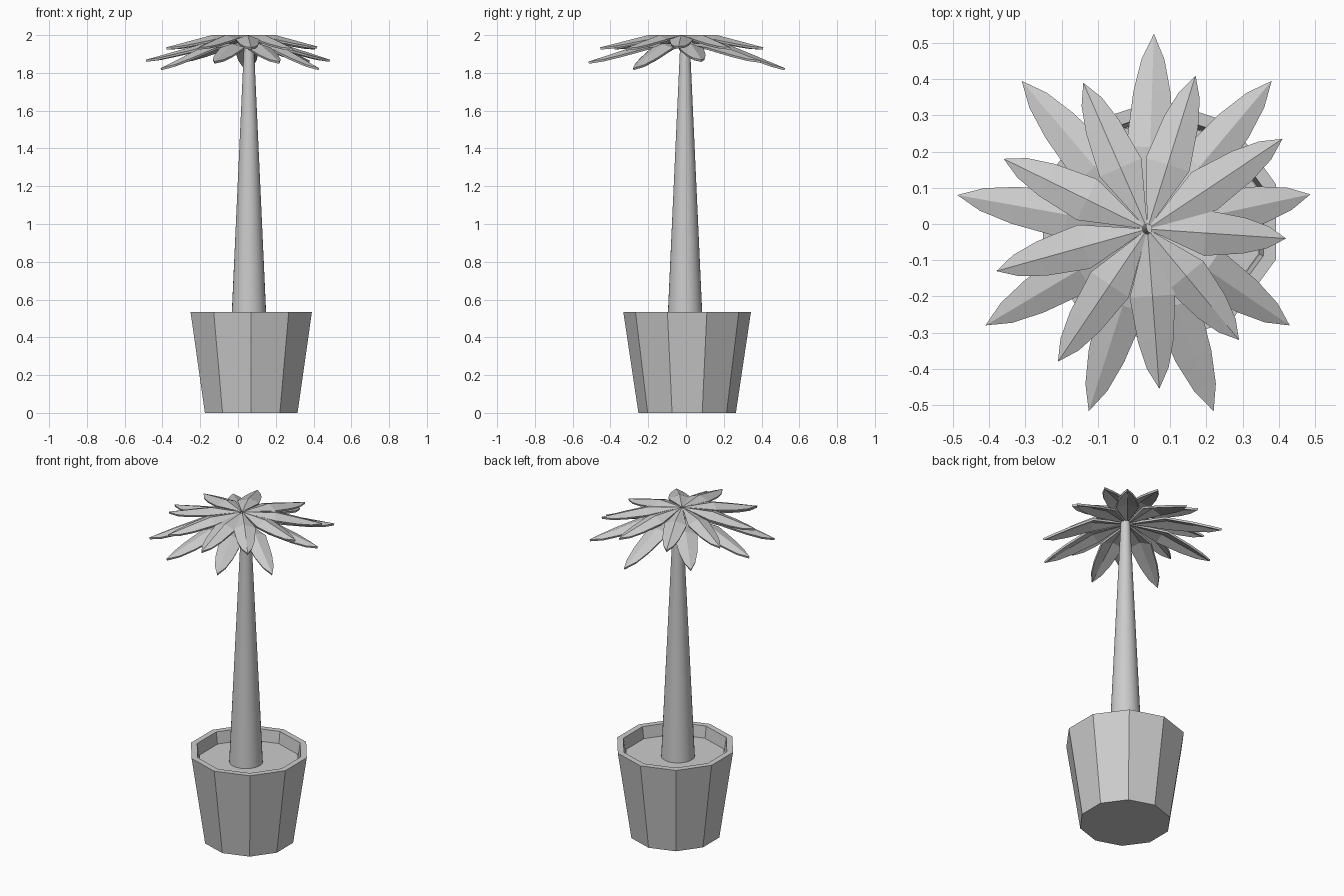
import bpy, bmesh, math
from mathutils import Vector

if "Cube" in bpy.data.objects:
    bpy.data.objects.remove(bpy.data.objects["Cube"])


def finish(bm, name):
    bmesh.ops.recalc_face_normals(bm, faces=bm.faces)
    me = bpy.data.meshes.new(name)
    bm.to_mesh(me)
    bm.free()
    ob = bpy.data.objects.new(name, me)
    bpy.context.collection.objects.link(ob)
    return ob


def lathe(name, profile, sides, cx, cy, turn=0.0):
    """Stack of rings (radius, z), capped at both ends."""
    bm = bmesh.new()
    rings = []
    for r, z in profile:
        rings.append([bm.verts.new((cx + r * math.cos(turn + math.tau * i / sides),
                                    cy + r * math.sin(turn + math.tau * i / sides), z))
                      for i in range(sides)])
    for a, b in zip(rings, rings[1:]):
        for i in range(sides):
            j = (i + 1) % sides
            bm.faces.new((a[i], a[j], b[j], b[i]))
    bm.faces.new(rings[0])
    bm.faces.new(rings[-1])
    return finish(bm, name)


def leaf(bm, centre, tip, z_base, z_tip, width):
    """Folded leaf: flat near the stem, then drooping to a pointed tip."""
    d = Vector(tip) - Vector(centre)
    side = Vector((-d.y, d.x)).normalized()
    # fraction along, half width, droop, edge drop
    stations = [(0.03, 0.08, 0.0, 0.0), (0.42, 1.0, 0.0, 0.022),
                (0.70, 0.78, 0.48, 0.016), (0.87, 0.48, 0.78, 0.010)]
    rows = []
    for t, w, droop, drop in stations:
        p = Vector(centre) + d * t
        z = z_base + (z_tip - z_base) * droop
        l, r = p + side * w * width, p - side * w * width
        rows.append([bm.verts.new((l.x, l.y, z - drop)), bm.verts.new((p.x, p.y, z)),
                     bm.verts.new((r.x, r.y, z - drop))])
    for a, b in zip(rows, rows[1:]):
        for k in (0, 1):
            bm.faces.new((a[k], a[k + 1], b[k + 1], b[k]))
    end = bm.verts.new((tip[0], tip[1], z_tip))
    for k in (0, 1):
        bm.faces.new((rows[-1][k], rows[-1][k + 1], end))


def crown(name, tips, z_base, width):
    bm = bmesh.new()
    for x, y, z in tips:
        leaf(bm, (0.037, -0.014), (x, y), z_base, z, width)
    ob = finish(bm, name)
    # make all fronds face up so the thickness grows downward
    for p in ob.data.polygons:
        if p.normal.z < 0:
            p.flip()
    ob.data.update()
    m = ob.modifiers.new("thickness", "SOLIDIFY")
    m.thickness = 0.012
    m.offset = -1
    return ob


# ten-sided pot with a recessed inside, and the soil in it
lathe("pot", [(0.258, 0), (0.338, 0.535), (0.302, 0.535), (0.29, 0.45)],
      10, 0.07, 0.006, math.pi / 2)
lathe("soil", [(0.288, 0.452), (0.288, 0.466)], 10, 0.07, 0.006, math.pi / 2)

# tapered smooth trunk
trunk = lathe("trunk", [(0.094, 0.46), (0.025, 1.97)], 32, 0.058, -0.005)
bpy.context.view_layer.objects.active = trunk
trunk.select_set(True)
bpy.ops.object.shade_smooth_by_angle()

# two tiers of nine leaves, given by their tips
crown("upper_leaves", [(-0.14, 0.39, 1.935), (0.17, 0.41, 1.935), (0.41, 0.235, 1.935),
                       (0.42, -0.04, 1.94), (0.29, -0.32, 1.93), (0.07, -0.455, 1.935),
                       (-0.21, -0.38, 1.935), (-0.38, -0.13, 1.935), (-0.36, 0.18, 1.935)],
      2.0, 0.063)
crown("lower_leaves", [(0.055, 0.525, 1.825), (0.38, 0.395, 1.865), (0.487, 0.082, 1.87),
                       (0.43, -0.28, 1.825), (0.22, -0.517, 1.86), (-0.125, -0.517, 1.86),
                       (-0.41, -0.28, 1.825), (-0.488, 0.08, 1.87), (-0.31, 0.395, 1.865)],
      1.955, 0.066)
